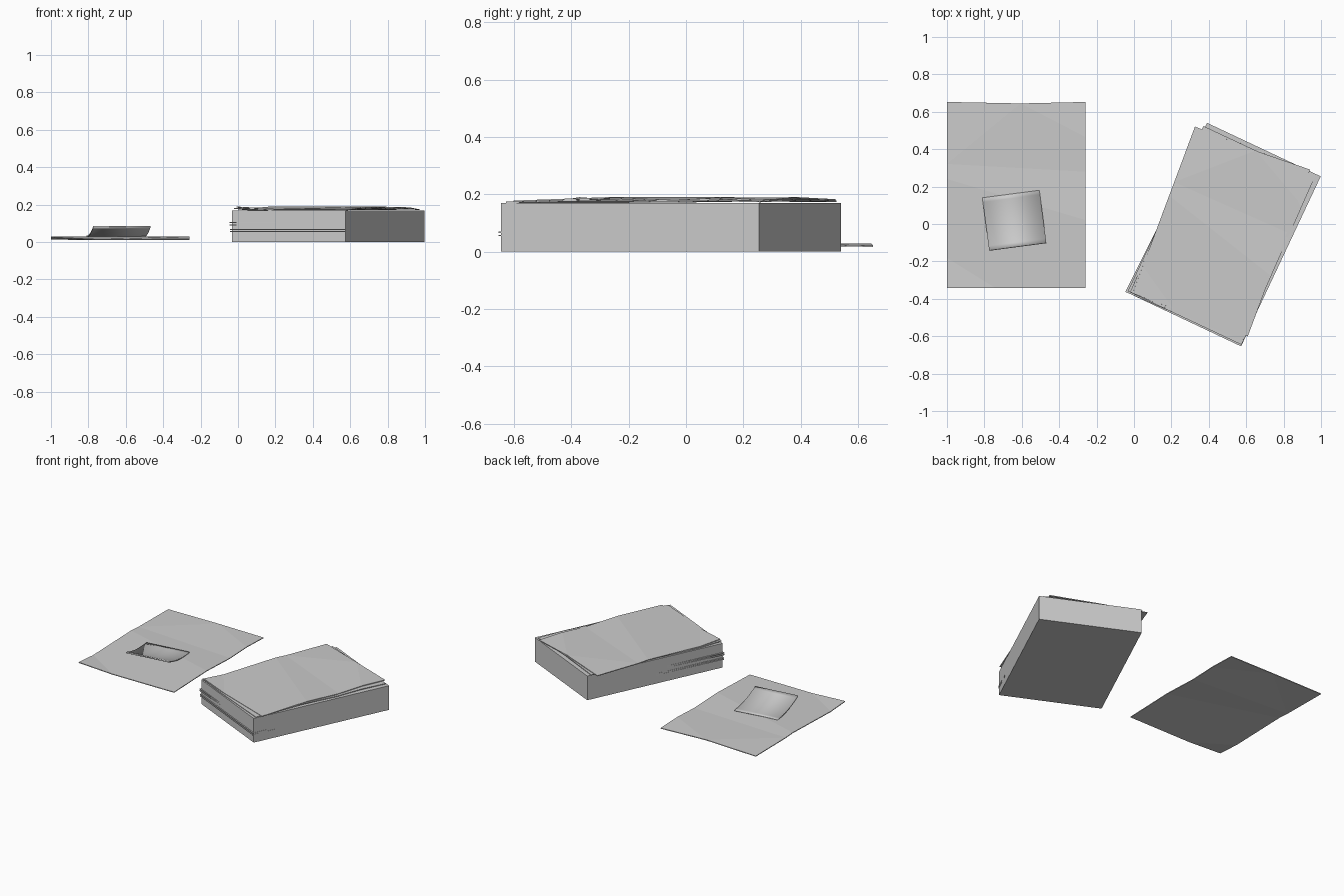
import bpy, bmesh
from math import radians

if "Cube" in bpy.data.objects:
    bpy.data.objects.remove(bpy.data.objects["Cube"])


def make(name, verts, faces, loc, angle=0.0, thickness=0.0, smooth=False):
    """Mesh object from verts/faces, optionally thickened downwards."""
    me = bpy.data.meshes.new(name)
    me.from_pydata(verts, [], faces)
    bm = bmesh.new()
    bm.from_mesh(me)
    bmesh.ops.recalc_face_normals(bm, faces=bm.faces)
    if thickness and sum(f.normal.z for f in bm.faces) < 0:
        bmesh.ops.reverse_faces(bm, faces=bm.faces)
    bm.to_mesh(me)
    bm.free()
    ob = bpy.data.objects.new(name, me)
    bpy.context.collection.objects.link(ob)
    ob.location = loc
    ob.rotation_euler.z = radians(angle)
    if thickness:
        m = ob.modifiers.new("paper_thickness", 'SOLIDIFY')
        m.thickness = thickness
        m.offset = -1
    if smooth:
        bpy.context.view_layer.objects.active = ob
        ob.select_set(True)
        bpy.ops.object.shade_smooth_by_angle(angle=radians(35))
        ob.select_set(False)
    return ob


def prism(name, corners, z0, z1, loc, angle):
    n = len(corners)
    verts = [(x, y, z0) for x, y in corners] + [(x, y, z1) for x, y in corners]
    faces = [tuple(range(n)), tuple(range(n, 2 * n))]
    faces += [(i, (i + 1) % n, (i + 1) % n + n, i + n) for i in range(n)]
    return make(name, verts, faces, loc, angle)


# Creased sheet in unit coordinates: outline points (u, v, height)
CREASED = [
    (0, 0, .014), (.35, 0, .001), (1, 0, .002), (1, .365, .014),
    (1, .625, .004), (1, .81, .012), (1, 1, .006), (.53, .992, .014),
    (0, 1, .007), (0, .667, .010), (0, .586, .015), (0, .162, .003)]
CREASE_FACES = [(0, 1, 11), (1, 2, 3, 11), (11, 3, 10), (10, 3, 4, 9),
                (9, 4, 5, 7), (9, 7, 8), (5, 6, 7)]


def creased_sheet(name, w, h, loc, angle=0.0, lift=1.0):
    t = .005
    verts = [((u - .5) * w, (v - .5) * h, z * lift + t) for u, v, z in CREASED]
    return make(name, verts, CREASE_FACES, loc, angle, thickness=t)


# Paper stack block
STACK, TURN = (.4825, -.0525, 0), -25.2
prism("paper_stack", [(-.336, -.4975), (.336, -.4975), (.336, .4975), (-.336, .4975)],
      0, .17, STACK, TURN)

# Sheets slipping out of the stack sides
LOW = [(-.342, -.505), (.338, -.506), (.327, .49), (-.33, .49)]
HIGH = [(-.346, -.506), (.33, -.485), (.33, .49), (-.322, .49)]
for i, (corners, z) in enumerate([(LOW, .054), (LOW, .065), (HIGH, .089), (HIGH, .101)]):
    prism(f"slipped_sheet_{i + 1}", corners, z, z + .005, STACK, TURN)

# Loose sheets on top of the stack
creased_sheet("lower_top_sheet", .655, .97, (.475, -.052, .168), -23.8, .7)
creased_sheet("upper_top_sheet", .657, .952, (.467, -.04, .171), -20.5)

# Single sheet lying beside the stack
creased_sheet("loose_sheet", .742, .995, (-.629, .155, .010))

# Small note curling up at the front
N, W, L = 12, .308, .283
verts, faces = [], []
for i in range(N + 1):
    s = i / N
    for x in (-W / 2, W / 2):
        verts.append((x, L / 2 - L * s, .034 + .051 * s ** 2.2))
faces = [(2 * i, 2 * i + 1, 2 * i + 3, 2 * i + 2) for i in range(N)]
make("curled_note", verts, faces, (-.64, .02, 0), 7.5, thickness=.008, smooth=True)
